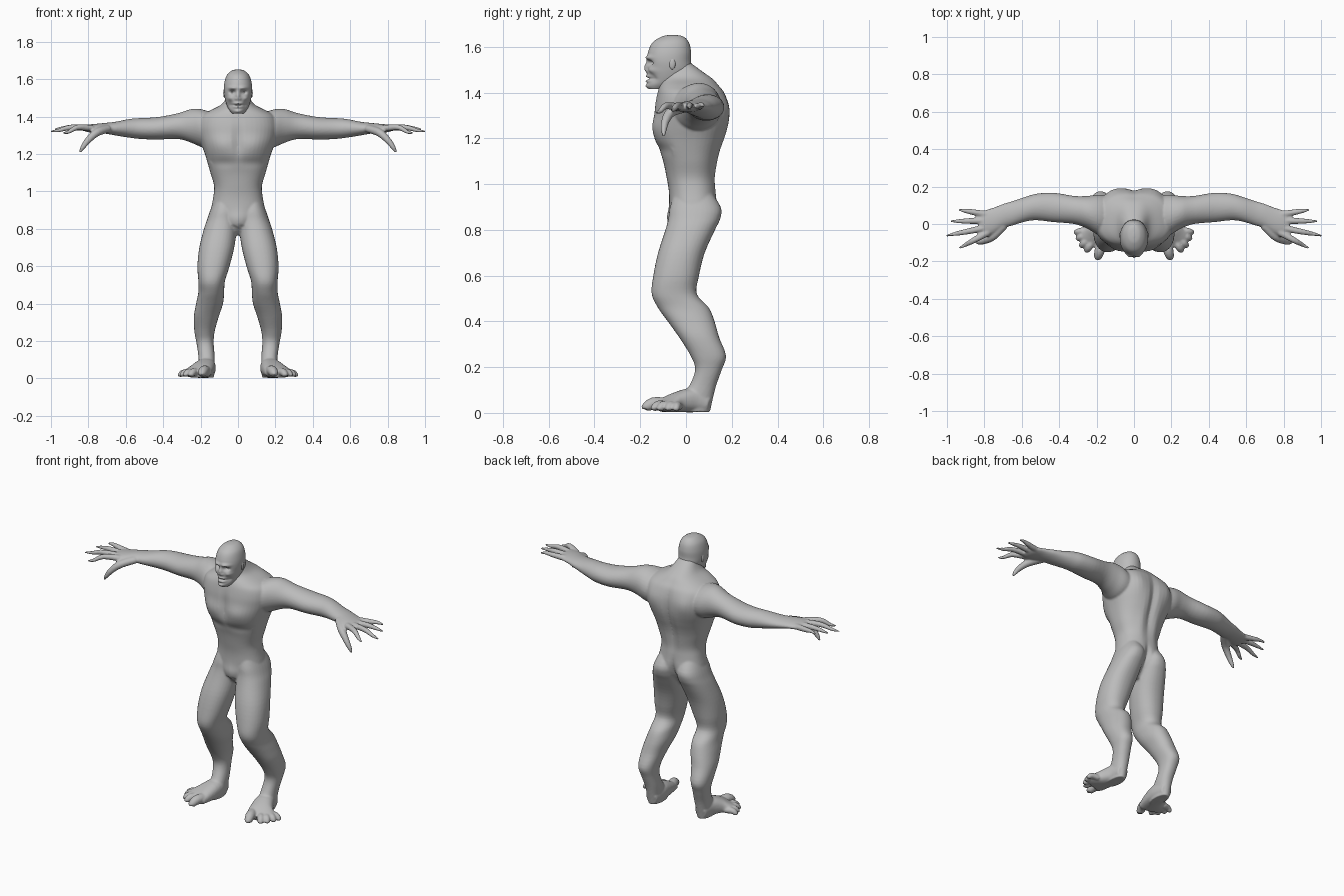
import bpy, bmesh, math
from mathutils import Vector, Matrix

skin = bpy.data.materials.new("grey_skin")
skin.diffuse_color = (0.5, 0.5, 0.5, 1)


def spline(rows, steps):
    """Catmull-Rom interpolation of the rows of a loft."""
    out = []
    for i in range(len(rows) - 1):
        a, b, c, d = (rows[max(0, min(len(rows) - 1, i + k))] for k in (-1, 0, 1, 2))
        for s in range(steps):
            t = s / steps
            out.append([q + 0.5 * t * (r - p + t * (2 * p - 5 * q + 4 * r - s4
                        + t * (3 * (q - r) + s4 - p))) for p, q, r, s4 in zip(a, b, c, d)])
    return out + [list(rows[-1])]


def loft(bm, rows, axis=None, steps=4, seg=24, power=1.0, mirror=False):
    """Skin oval rings (x, y, z, half_u, half_v) into a closed form."""
    rows = spline(rows, steps)
    pts = [Vector(r[:3]) for r in rows]
    for side in ((1, -1) if mirror else (1,)):
        rings = []
        for i, r in enumerate(rows):
            if axis == "z":
                u, v = Vector((1, 0, 0)), Vector((0, 1, 0))
            elif axis == "x":
                u, v = Vector((0, 1, 0)), Vector((0, 0, 1))
            else:
                t = (pts[min(i + 1, len(pts) - 1)] - pts[max(i - 1, 0)]).normalized()
                u = t.cross(Vector((0, 0, 1))).normalized()
                v = u.cross(t)
            ring = []
            for k in range(seg):
                a = 2 * math.pi * k / seg
                c, s = math.cos(a), math.sin(a)
                p = (pts[i] + u * max(r[3], .002) * math.copysign(abs(c) ** power, c)
                     + v * max(r[4], .002) * math.copysign(abs(s) ** power, s))
                ring.append(bm.verts.new((p.x * side, p.y, p.z)))
            rings.append(ring)
        faces = [bm.faces.new(rings[0]), bm.faces.new(rings[-1][::-1])]
        for a, b in zip(rings, rings[1:]):
            for k in range(seg):
                n = (k + 1) % seg
                faces.append(bm.faces.new((a[k], b[k], b[n], a[n])))
        bmesh.ops.recalc_face_normals(bm, faces=faces)


def sculpt(bm, dents, front=True):
    """Push the surface along y with soft mirrored dabs (x, z, rx, rz, depth)."""
    for v in bm.verts:
        if (v.co.y < -.06) if front else (v.co.y > .05):
            x, z = abs(v.co.x), v.co.z
            v.co.y += sum(d * math.exp(-((x - px) / rx) ** 2 - ((z - pz) / rz) ** 2)
                          for px, pz, rx, rz, d in dents)


def finish(name, bm, voxel=None, smooth=0):
    me = bpy.data.meshes.new(name)
    bm.to_mesh(me)
    bm.free()
    me.materials.append(skin)
    ob = bpy.data.objects.new(name, me)
    bpy.context.collection.objects.link(ob)
    for p in me.polygons:
        p.use_smooth = True
    if voxel:
        m = ob.modifiers.new("fuse", "REMESH")
        m.mode, m.voxel_size, m.use_smooth_shade = "VOXEL", voxel, True
        m = ob.modifiers.new("soften", "SMOOTH")
        m.factor, m.iterations = 0.5, smooth
    return ob


def zrows(table):   # z, x_min, x_max, y_min, y_max
    return [((a + b) / 2, (c + d) / 2, z, (b - a) / 2, (d - c) / 2) for z, a, b, c, d in table]


def centred(table):  # z, half_width, y_min, y_max
    return zrows([(z, -w, w, c, d) for z, w, c, d in table])


body = bmesh.new()

# Torso with chest, belly line and spine groove
loft(body, centred([
    (1.53, .05, -.10, .02), (1.49, .068, -.095, .075), (1.46, .095, -.10, .118),
    (1.43, .155, -.115, .145), (1.40, .20, -.125, .168), (1.35, .215, -.135, .185),
    (1.30, .21, -.138, .19), (1.25, .195, -.14, .185), (1.20, .177, -.137, .17),
    (1.15, .162, -.12, .15), (1.10, .148, -.10, .135), (1.03, .128, -.085, .125),
    (.97, .132, -.075, .13), (.90, .145, -.072, .138), (.85, .145, -.07, .125),
    (.80, .10, -.055, .08), (.765, .035, -.02, .04)]), "z", seg=48, power=.85)
sculpt(body, [(.09, 1.25, .07, .05, -.014), (0, 1.27, .02, .09, .012),
              (.08, 1.15, .09, .025, .008), (0, .84, .04, .05, -.014)])
sculpt(body, [(0, 1.22, .025, .16, -.018), (.11, 1.33, .05, .07, .012),
              (.05, 1.08, .03, .1, .006), (0, .86, .02, .07, -.03)], front=False)

# Legs
loft(body, zrows([
    (.98, .02, .115, -.045, .10), (.90, .006, .148, -.07, .152), (.85, .004, .165, -.077, .15),
    (.80, .006, .182, -.09, .127), (.70, .02, .207, -.122, .082), (.60, .045, .217, -.143, .057),
    (.52, .07, .212, -.15, .047), (.46, .074, .212, -.123, .10), (.40, .08, .224, -.08, .125),
    (.33, .103, .236, -.03, .145), (.25, .125, .233, .02, .175), (.19, .13, .222, .04, .157),
    (.12, .125, .212, .015, .132), (.06, .125, .21, -.03, .117), (.004, .13, .205, -.04, .105)]),
    "z", seg=32, power=.9, mirror=True)

# Feet, splayed outwards
loft(body, [(.168, .10, .04, .035, .037), (.17, .03, .055, .052, .053), (.19, -.04, .046, .066, .044),
            (.215, -.085, .032, .082, .03), (.225, -.11, .024, .07, .02)], power=.85, mirror=True)

# Toes: base x, y, tip x, y, radius
for bx, by, tx, ty, r in [(.165, -.08, .195, -.182, .028), (.215, -.08, .255, -.145, .021),
                          (.235, -.07, .284, -.118, .02), (.25, -.05, .303, -.08, .019),
                          (.25, -.03, .316, -.045, .018)]:
    mx, my = bx * .4 + tx * .6, by * .4 + ty * .6
    loft(body, [(bx, by, r + .01, r, r), (mx, my, r + .013, r, r),
                (tx * .9 + mx * .1, ty * .9 + my * .1, r * .85, r * .75, r * .7),
                (tx, ty, r * .6, r * .3, r * .3)], seg=12, mirror=True)

# Arms: x, y_min, y_max, z_min, z_max
arm = [(.13, -.08, .15, 1.23, 1.415), (.19, -.06, .157, 1.235, 1.438), (.25, -.025, .15, 1.26, 1.44),
       (.32, 0, .15, 1.28, 1.418), (.43, .01, .167, 1.277, 1.397), (.52, .02, .162, 1.28, 1.392),
       (.58, .013, .145, 1.287, 1.387), (.65, -.008, .122, 1.298, 1.373),
       (.70, -.022, .107, 1.307, 1.367), (.75, -.05, .088, 1.313, 1.362),
       (.80, -.062, .072, 1.316, 1.357), (.83, -.045, .05, 1.325, 1.35)]
loft(body, [(x, (a + b) / 2, (c + d) / 2, (b - a) / 2, (d - c) / 2) for x, a, b, c, d in arm],
     "x", seg=32, mirror=True)

# Fingers: base y, tip x, y, z
for by, tx, ty, tz in [(.05, .938, .076, 1.34), (.017, .98, .015, 1.332),
                       (-.018, 1.003, -.062, 1.32), (-.045, .935, -.13, 1.312)]:
    loft(body, [(.78, by, 1.337, .019, .018), (.78 * .5 + tx * .5, (by + ty) / 2, 1.342, .016, .015),
                (.78 * .2 + tx * .8, by * .2 + ty * .8, tz + .006, .011, .010),
                (tx, ty, tz, .005, .005)], seg=12, mirror=True)

# Thumbs, hanging down and forward
loft(body, [(.70, -.005, 1.335, .028, .022), (.755, -.065, 1.315, .024, .022),
            (.80, -.09, 1.275, .018, .018), (.83, -.097, 1.235, .013, .013),
            (.846, -.097, 1.207, .005, .005)], seg=12, mirror=True)
finish("body", body, .006, 3)

# Head: brow, sockets, nose, cheeks, lips and chin pushed out of one form
head = bmesh.new()
loft(head, centred([
    (1.652, .006, -.07, -.05), (1.645, .034, -.105, -.012), (1.62, .06, -.145, .012),
    (1.58, .073, -.165, .022), (1.54, .076, -.17, .022), (1.50, .071, -.168, .025),
    (1.46, .06, -.168, .01), (1.435, .047, -.168, -.03), (1.415, .03, -.16, -.08)]),
    "z", steps=9, seg=96, power=.95)
sculpt(head, [(.028, 1.553, .022, .009, -.012), (.03, 1.53, .016, .011, .022),
              (0, 1.508, .010, .022, -.014), (.012, 1.495, .007, .007, -.006),
              (.045, 1.497, .015, .012, -.009), (.04, 1.462, .014, .02, .012),
              (0, 1.471, .024, .005, -.008), (0, 1.461, .028, .004, .010),
              (0, 1.450, .022, .006, -.008), (0, 1.427, .022, .010, -.011)])
finish("head", head)

# Eyes and ears
eyes = bmesh.new()
ears = bmesh.new()
for s in (-1, 1):
    bmesh.ops.create_uvsphere(eyes, u_segments=16, v_segments=10, radius=.012,
                              matrix=Matrix.Translation((s * .03, -.132, 1.53)))
    bmesh.ops.create_uvsphere(ears, u_segments=16, v_segments=10, radius=1,
                              matrix=Matrix.Translation((s * .072, -.06, 1.525))
                              @ Matrix.Diagonal((.007, .014, .024, 1)))
finish("eyes", eyes)
finish("ears", ears)
